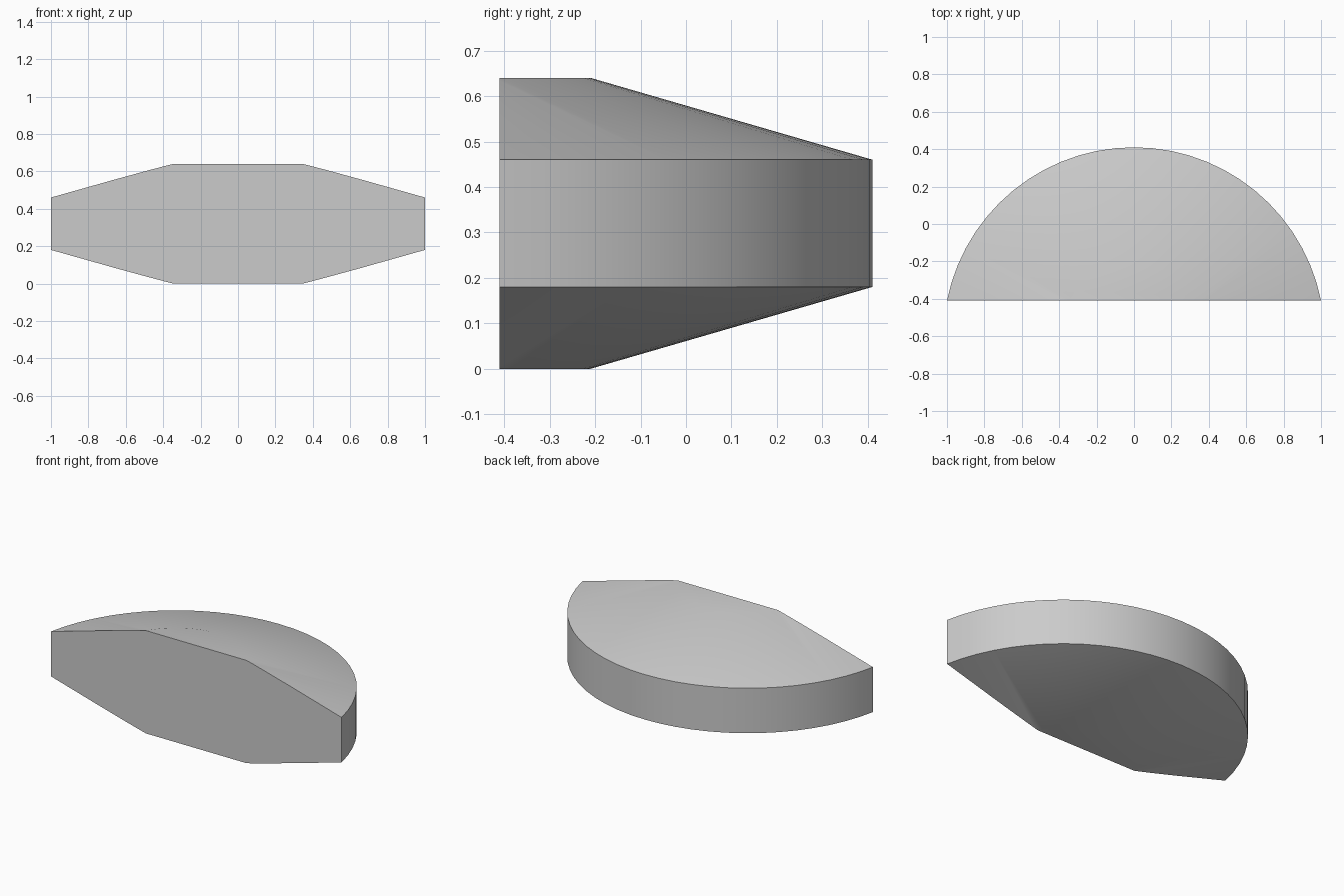
import bpy
import bmesh
import math
from mathutils import Matrix, Vector

if "Cube" in bpy.data.objects:
    bpy.data.objects.remove(bpy.data.objects["Cube"], do_unlink=True)

SEGMENTS = 64
AXIS_Y = -0.61    # centre of the full disc
CUT_Y = -0.41     # flat front face
PROFILE = [(0.4, 0.0), (1.02, 0.18), (1.02, 0.46), (0.4, 0.64)]

# Grey material
grey = bpy.data.materials.new("plain grey")
grey.use_nodes = True
color = (0.6, 0.6, 0.6, 1.0)
grey.diffuse_color = color
grey.node_tree.nodes["Principled BSDF"].inputs["Base Color"].default_value = color

# Bevelled disc: stacked rings joined by bands, closed with flat caps
bm = bmesh.new()
rings = []
for radius, z in PROFILE:
    ring = bmesh.ops.create_circle(
        bm, segments=SEGMENTS, radius=radius,
        matrix=Matrix.Translation((0, AXIS_Y, z)))["verts"]
    rings.append(ring)
for low, high in zip(rings, rings[1:]):
    for i in range(SEGMENTS):
        j = (i + 1) % SEGMENTS
        bm.faces.new((low[i], low[j], high[j], high[i]))
bm.faces.new(rings[0])
bm.faces.new(rings[-1])

# Slice off the front and close the cut with one flat face
cut = bmesh.ops.bisect_plane(
    bm, geom=bm.verts[:] + bm.edges[:] + bm.faces[:],
    plane_co=Vector((0, CUT_Y, 0)), plane_no=Vector((0, -1, 0)),
    clear_outer=True)
cut_edges = [e for e in cut["geom_cut"] if isinstance(e, bmesh.types.BMEdge)]
bmesh.ops.contextual_create(bm, geom=cut_edges)
bmesh.ops.recalc_face_normals(bm, faces=bm.faces[:])

mesh = bpy.data.meshes.new("half_disc_body")
bm.to_mesh(mesh)
bm.free()
mesh.materials.append(grey)
body = bpy.data.objects.new("half_disc_body", mesh)
bpy.context.collection.objects.link(body)

# Smooth rim and slopes, crisp outer edges
bpy.ops.object.select_all(action='DESELECT')
body.select_set(True)
bpy.context.view_layer.objects.active = body
bpy.ops.object.shade_smooth_by_angle(angle=math.radians(30))
